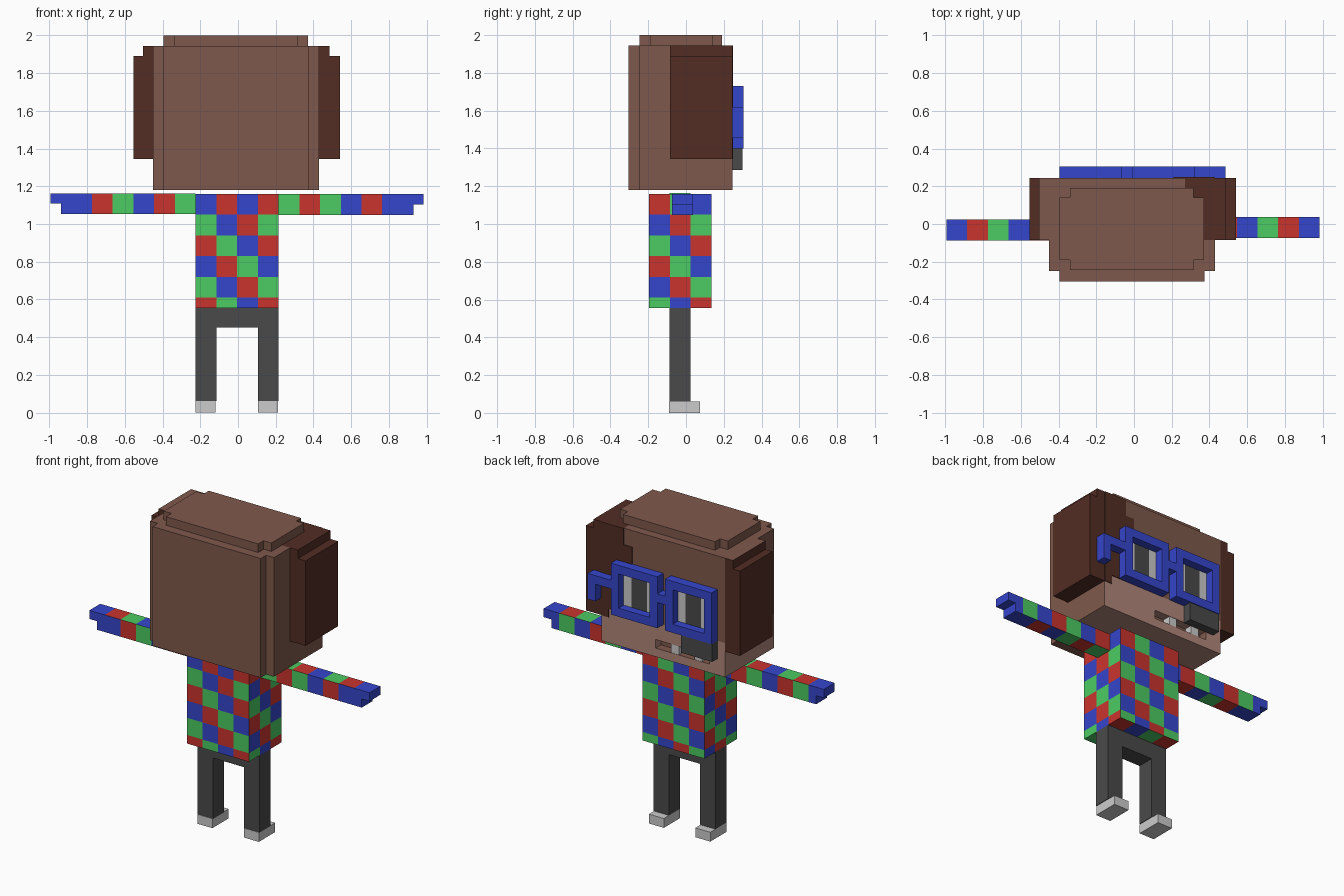
import bpy, bmesh
from mathutils import Vector

if "Cube" in bpy.data.objects:
    bpy.data.objects.remove(bpy.data.objects["Cube"], do_unlink=True)

V = 0.055       # small block size
T = 0.11        # shirt tile size


def linear(h):
    c = [int(h[i:i + 2], 16) / 255 for i in (0, 2, 4)]
    return tuple(((v + 0.055) / 1.055) ** 2.4 if v > 0.04 else v / 12.92 for v in c) + (1,)


def material(name, code):
    m = bpy.data.materials.new(name)
    m.use_nodes = True
    m.diffuse_color = linear(code)
    bsdf = next(n for n in m.node_tree.nodes if n.type == "BSDF_PRINCIPLED")
    bsdf.inputs["Base Color"].default_value = linear(code)
    bsdf.inputs["Roughness"].default_value = 0.9
    return m


MATS = {k: material(n, c) for k, n, c in (
    ("brown", "hair_brown", "7F594C"), ("dark", "hair_dark_brown", "522D23"),
    ("skin", "skin", "B08679"), ("blue", "blue", "3546CC"),
    ("red", "red", "CA342E"), ("green", "green", "4CCB62"),
    ("grey", "dark_grey", "4A4A4A"), ("light", "light_grey", "CBCBCB"))}
LETTER = {"B": "blue", "R": "red", "G": "green"}


def box(name, x, y, z, rule, cuts=((), (), ())):
    """Box between limits, cut along each axis, coloured by name or by rule(centre, normal)."""
    bm = bmesh.new()
    bmesh.ops.create_cube(bm, size=1)
    for v in bm.verts:
        v.co = Vector([r[0] if c < 0 else r[1] for c, r in zip(v.co, (x, y, z))])
    for axis, values in enumerate(cuts):
        no = Vector([float(i == axis) for i in range(3)])
        for value in values:
            geom = bm.verts[:] + bm.edges[:] + bm.faces[:]
            bmesh.ops.bisect_plane(bm, geom=geom, plane_co=no * value, plane_no=no, dist=1e-5)
    bm.normal_update()
    mesh = bpy.data.meshes.new(name)
    used = []
    for f in bm.faces:
        key = rule if isinstance(rule, str) else rule(f.calc_center_median(), f.normal)
        if key not in used:
            used.append(key)
            mesh.materials.append(MATS[key])
        f.material_index = used.index(key)
    bm.to_mesh(mesh)
    bm.free()
    ob = bpy.data.objects.new(name, mesh)
    bpy.context.collection.objects.link(ob)
    return ob


# Head: core, face layer around the mouth opening, back slab and crown
def head_rule(c, n):
    if n.z > 0.5:
        return "dark" if c.x > 0.27 and c.y > -0.085 else "brown"
    if n.z < -0.5:
        return "skin" if c.y > -0.085 else "brown"
    if n.y > 0.5 and c.y < 0.2:
        return "brown"
    low = c.z < 1.4
    if low and (n.y > 0.5 or n.x < -0.5 or (n.y < -0.5 and c.x < -0.395)):
        return "skin"
    return "brown"


HEAD_CUTS = ((0.27,), (-0.085,), (1.4,))
box("head_core", (-0.45, 0.43), (-0.25, 0.19), (1.18, 1.945), head_rule, HEAD_CUTS)
for name, x, z in (("face_chin", (-0.45, 0.43), (1.18, 1.235)),
                   ("face_upper", (-0.45, 0.43), (1.29, 1.945)),
                   ("face_cheek_left", (0.045, 0.43), (1.235, 1.29)),
                   ("face_cheek_right", (-0.45, -0.34), (1.235, 1.29))):
    box(name, x, (0.19, 0.245), z, head_rule, HEAD_CUTS)
box("head_slab", (-0.395, 0.375), (-0.305, -0.25), (1.18, 1.945), "brown")
box("crown_wide", (-0.395, 0.37), (-0.19, 0.14), (1.945, 2.0), "brown")
box("crown_deep", (-0.34, 0.315), (-0.245, 0.19), (1.945, 2.0), "brown")

# Side hair in two steps on each side
for name, x, top in (("side_hair_left_inner", (0.43, 0.485), 1.945),
                     ("side_hair_left_outer", (0.485, 0.54), 1.89),
                     ("side_hair_right_inner", (-0.505, -0.45), 1.945),
                     ("side_hair_right_outer", (-0.555, -0.505), 1.89)):
    rule = "dark"
    if name == "side_hair_right_inner":
        rule = lambda c, n: "brown" if n.z > 0.5 else "dark"
    box(name, x, (-0.085, 0.245), (1.345, top), rule)

# Painted jagged hair patch on the face
for i, (x, lo, hi) in enumerate(((0.27, 1.84, 1.945), (0.21, 1.62, 1.84),
                                 (0.265, 1.4, 1.62), (0.375, 1.345, 1.4))):
    box(f"hair_patch_{i + 1}", (x, 0.43), (0.245, 0.249), (lo, hi), "dark")

# Teeth and dark mouthpiece
for i, x in enumerate((-0.12, -0.285)):
    box(f"tooth_{i + 1}", (x, x + V), (0.19, 0.243), (1.235, 1.29), "light")
box("mouthpiece", (-0.395, -0.175), (0.245, 0.3), (1.285, 1.4), "grey")

# Glasses and eyes
GY = (0.245, 0.305)
for side, x in (("right", -0.395), ("left", -0.01)):
    w = 6 * V
    box(f"glasses_{side}_top", (x, x + w), GY, (1.675, 1.73), "blue")
    box(f"glasses_{side}_bottom", (x, x + w), GY, (1.4, 1.455), "blue")
    for end, s in (("a", x), ("b", x + 5 * V)):
        box(f"glasses_{side}_post_{end}", (s, s + V), GY, (1.455, 1.675), "blue")
    pupil = lambda c, n, m=x + 3 * V: "grey" if abs(c.x - m) < V else "light"
    box(f"eye_{side}", (x + V, x + 5 * V), (0.245, 0.253), (1.455, 1.675), pupil,
        ((x + 2 * V, x + 4 * V), (), ()))
box("glasses_bridge", (-0.065, -0.01), GY, (1.565, 1.62), "blue")
box("glasses_arm", (0.32, 0.485), GY, (1.565, 1.62), "blue")
box("glasses_arm_hook", (0.43, 0.485), GY, (1.455, 1.565), "blue")

# Shirt: diagonal tile pattern wrapping around the torso
X0, Y0 = -0.225, -0.195


def shirt_rule(c, n):
    col, depth = int((c.x - X0) / T), int((c.y - Y0) / T)
    row = int((1.16 - c.z) / T)
    if abs(n.z) > 0.5:
        return LETTER["GBR"[(col + depth) % 3]]
    if n.y < -0.5:
        if row == 0:
            return LETTER["BRBR"[col]]
        around = col
    elif n.x > 0.5:
        around = 4 + depth
    elif n.y > 0.5:
        around = 10 - col
    else:
        around = 13 - depth
    return LETTER["GBR"[(around - row + 1) % 3]]


box("shirt_torso", (X0, 0.215), (Y0, 0.135), (0.555, 1.16), shirt_rule,
    ([X0 + T * i for i in (1, 2, 3)], [Y0 + T * i for i in (1, 2)],
     [1.16 - T * i for i in range(1, 6)]))

# Arms: seven tiles each, ending in a stepped hand
for side, sign, start, front, back, y in (("left", 1, 0.215, "GRGBRBB", "RBGRBGB", -0.073),
                                          ("right", -1, -0.225, "GRBGRBB", "BRGBRGB", -0.087)):
    def arm_rule(c, n, sign=sign, start=start, front=front, back=back):
        i = min(6, int(abs(c.x - start) / T))
        row = "BGRBGRB" if n.z > 0.5 else back if n.y > 0.5 else front
        return LETTER[row[i]]

    wrist = start + sign * 6.5 * T
    tip = start + sign * 7 * T
    top = 1.158 if side == "left" else 1.163
    box(f"arm_{side}", sorted((start, wrist)), (y, y + T), (top - T, top), arm_rule,
        ([start + sign * T * i for i in range(1, 7)], (), ()))
    box(f"hand_{side}", sorted((wrist, tip)), (y, y + T), (top - V, top), "blue")

# Trousers and shoes
LEG_Y = (-0.087, 0.023)
box("trousers_hips", (-0.225, 0.215), LEG_Y, (0.45, 0.555), "grey")
for side, x in (("left", 0.105), ("right", -0.225)):
    box(f"leg_{side}", (x, x + T), LEG_Y, (0.06, 0.45), "grey")
    box(f"shoe_{side}", (x, x + 0.106), (-0.09, 0.075), (0.0, 0.06), "light")
